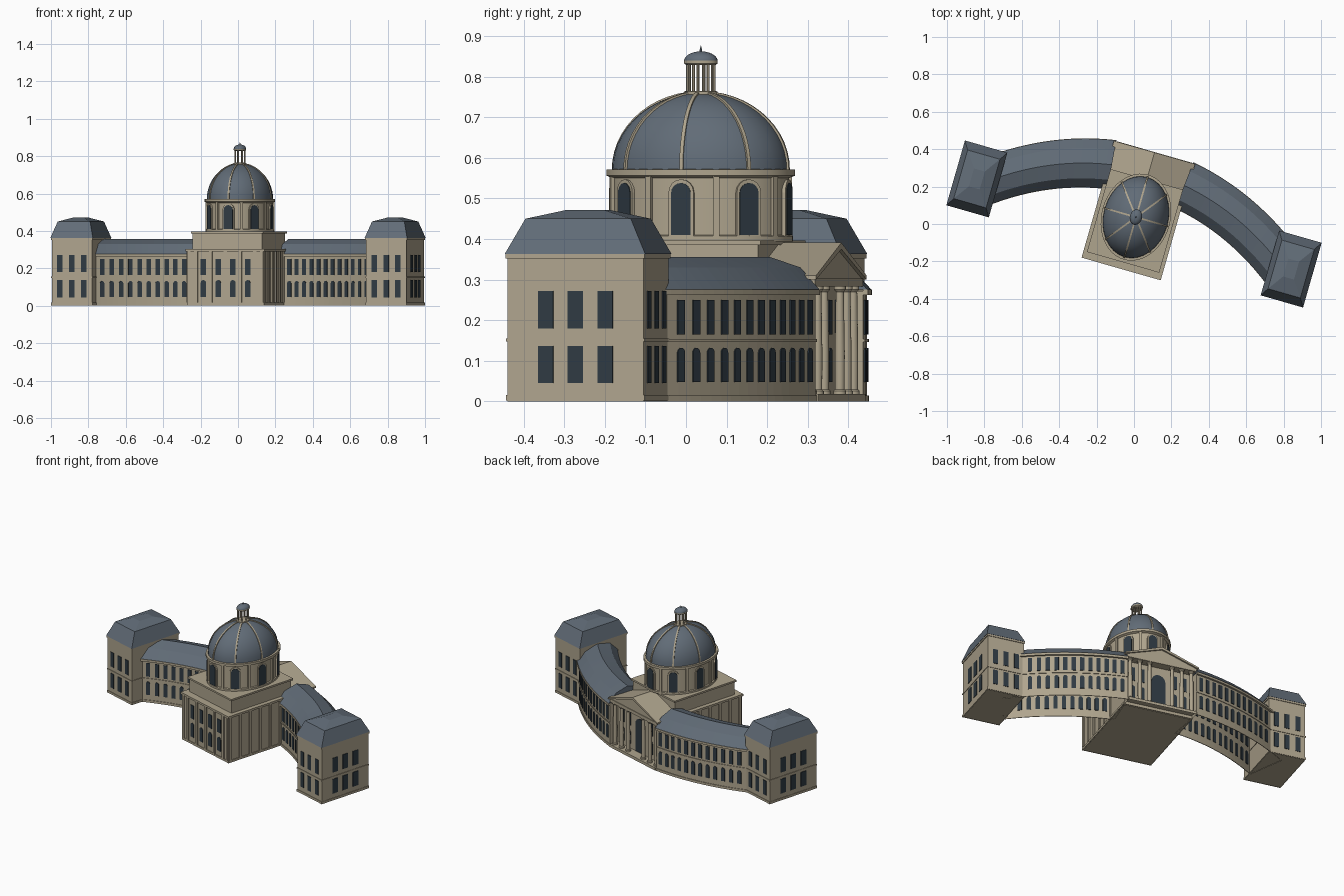
import bpy, bmesh
from math import sin, cos, pi, sqrt, asin, radians
from mathutils import Matrix, Vector

if "Cube" in bpy.data.objects:
    bpy.data.objects.remove(bpy.data.objects["Cube"])

ROT = Matrix.Rotation(radians(-16), 4, 'Z')   # whole building is turned in plan
SQ = 0.78                                      # plan squash across the width
CV = 0.038                                     # dome centre


def material(name, c):
    m = bpy.data.materials.new(name)
    m.diffuse_color = (*c, 1)
    m.use_nodes = True
    m.node_tree.nodes["Principled BSDF"].inputs["Base Color"].default_value = m.diffuse_color
    return m


STONE = material("stone", (0.43, 0.375, 0.27))
SLATE = material("slate", (0.12, 0.15, 0.185))
GLASS = material("glass", (0.028, 0.042, 0.055))


def finish(name, bm, mat, smooth=False):
    bmesh.ops.recalc_face_normals(bm, faces=bm.faces)
    me = bpy.data.meshes.new(name)
    bm.to_mesh(me)
    bm.free()
    ob = bpy.data.objects.new(name, me)
    bpy.context.collection.objects.link(ob)
    me.materials.append(mat)
    ob.matrix_world = ROT
    if smooth:
        bpy.ops.object.select_all(action='DESELECT')
        ob.select_set(True)
        bpy.context.view_layer.objects.active = ob
        bpy.ops.object.shade_smooth_by_angle(angle=radians(35))


def loft(bm, rings, closed=True, start=True, end=True):
    vs = [[bm.verts.new(p) for p in r] for r in rings]
    n = len(vs[0])
    for a, b in zip(vs, vs[1:]):
        for i in range(n if closed else n - 1):
            j = (i + 1) % n
            bm.faces.new((a[i], a[j], b[j], b[i]))
    if start:
        bm.faces.new(vs[0])
    if end:
        bm.faces.new(vs[-1])


def rect(u, v, hu, hv, z):
    return [(u + a * hu, v + b * hv, z) for a, b in ((-1, -1), (1, -1), (1, 1), (-1, 1))]


def box(bm, u0, u1, v0, v1, z0, z1):
    u, v, hu, hv = (u0 + u1) / 2, (v0 + v1) / 2, (u1 - u0) / 2, (v1 - v0) / 2
    loft(bm, [rect(u, v, hu, hv, z0), rect(u, v, hu, hv, z1)], start=z0 > 0)


def lathe(bm, prof, n=32, u=0, v=CV, sq=SQ):
    loft(bm, [[(u + sq * r * cos(2 * pi * i / n), v + r * sin(2 * pi * i / n), z)
               for i in range(n)] for r, z in prof])


def panel(bm, u, v, nrm, w, z0, z1, arch=False, d=0.003):
    """Upright slab on a wall, facing nrm, with an optional round head."""
    n = Vector((nrm[0], nrm[1], 0)).normalized()
    t = Vector((-n.y, n.x, 0))
    h = w / 2
    pts = [(-h, z0), (h, z0)]
    if arch:
        pts += [(h * cos(k * pi / 8), z1 - h + h * sin(k * pi / 8)) for k in range(9)]
    else:
        pts += [(h, z1), (-h, z1)]
    loft(bm, [[Vector((u, v, z)) + t * a + n * o for a, z in pts] for o in (-d, d)])


def arc(B, t, s):
    return s * SQ * B * sin(t), B * cos(t) - 1.78


# Curved wings
walls, roofs, bands, glass = (bmesh.new() for _ in range(4))
T = [0.125 + (0.53 - 0.125) * i / 20 for i in range(21)]
IN, OUT = 1.947, 2.19


def sweep(bm, prof, s, **k):
    loft(bm, [[(*arc(B, t, s), z) for B, z in prof] for t in T], **k)


for s in (-1, 1):
    sweep(walls, [(IN, 0), (IN, 0.272), (OUT, 0.272), (OUT, 0)], s, closed=False)
    sweep(roofs, [(IN - 0.01, 0.276), (1.985, 0.33), (2.068, 0.356), (2.15, 0.33), (OUT + 0.01, 0.276)], s)
    for B, o in ((IN, -1), (OUT, 1)):
        for z0, z1, p in ((0, 0.015, 0.004), (0.147, 0.154, 0.004), (0.262, 0.276, 0.012)):
            sweep(bands, [(B, z0), (B + o * p, z0), (B + o * p, z1), (B, z1)], s)
        for i in range(12):
            u = 0.245 + i * 0.0445
            t = asin(u / (SQ * B))
            p = arc(B, t, s)
            nrm = (s * o * sin(t) / SQ, o * cos(t))
            panel(glass, *p, nrm, 0.024, 0.048, 0.132, True)
            panel(glass, *p, nrm, 0.024, 0.165, 0.25)
finish("wing_walls", walls, STONE)
finish("wing_roofs", roofs, SLATE)
finish("wing_bands", bands, STONE)

# End pavilions
walls, roofs = bmesh.new(), bmesh.new()
for s in (-1, 1):
    c = s * 0.874
    box(walls, c - 0.112, c + 0.112, -0.174, 0.174, 0, 0.365)
    for z0, z1, p in ((0.002, 0.016, 0.003), (0.148, 0.155, 0.003), (0.352, 0.365, 0.004)):
        box(walls, c - 0.112 - p, c + 0.112 + p, -0.174 - p, 0.174 + p, z0, z1)
    loft(roofs, [rect(c, 0, 0.118, 0.18, 0.363), rect(c, 0, 0.09, 0.135, 0.45), rect(c, 0, 0.03, 0.05, 0.471)])
    for z0, z1 in ((0.045, 0.137), (0.18, 0.272)):
        for k in (-1, 0, 1):
            panel(glass, c + s * 0.112, k * 0.076, (s, 0), 0.039, z0, z1)
            for f in (-1, 1):
                panel(glass, c + k * 0.066, f * 0.174, (0, f), 0.03, z0, z1)
finish("pavilion_walls", walls, STONE)
finish("pavilion_roofs", roofs, SLATE)

# Central block with attic and pilasters
bm = bmesh.new()
box(bm, -0.21, 0.21, -0.24, 0.34, 0, 0.295)
box(bm, -0.214, 0.214, -0.244, 0.34, 0.002, 0.016)
box(bm, -0.22, 0.22, -0.25, 0.35, 0.29, 0.303)
box(bm, -0.193, 0.193, -0.205, 0.24, 0.3, 0.388)
box(bm, -0.201, 0.201, -0.213, 0.248, 0.385, 0.396)
for k in range(5):
    panel(bm, -0.164 + k * 0.082, -0.24, (0, -1), 0.018, 0.016, 0.29, d=0.007)
for s in (-1, 1):
    panel(bm, s * 0.202, -0.24, (0, -1), 0.016, 0.016, 0.29, d=0.007)
    for k in range(6):
        panel(bm, s * 0.21, -0.23 + k * 0.075, (s, 0), 0.018, 0.016, 0.29, d=0.007)
finish("central_block", bm, STONE)
for k in range(4):
    u = -0.123 + k * 0.082
    panel(glass, u, -0.24, (0, -1), 0.03, 0.048, 0.137, True)
    panel(glass, u, -0.24, (0, -1), 0.03, 0.165, 0.25)

# Rear portico: steps, columns, entablature, pediment
bm = bmesh.new()
box(bm, -0.21, 0.21, 0.33, 0.4, 0, 0.018)
box(bm, -0.215, 0.215, 0.33, 0.392, 0.283, 0.303)
loft(bm, [[(-0.224, v, 0.3), (0.224, v, 0.3), (0, v, 0.375)] for v in (0.2, 0.388)])
for s in (-1, 1):  # raking cornices
    loft(bm, [[(s * 0.226, v, 0.3), (s * 0.226, v, 0.31), (0, v, 0.391), (0, v, 0.375)] for v in (0.2, 0.398)])
finish("portico", bm, STONE)
bm = bmesh.new()
for u in (-0.19, -0.13, -0.07, 0.07, 0.13, 0.19):
    lathe(bm, [(0.016, 0.018), (0.016, 0.026), (0.012, 0.03), (0.0125, 0.12), (0.01, 0.27),
               (0.015, 0.276), (0.015, 0.285)], 12, u, 0.374, 1)
finish("portico_columns", bm, STONE, True)
panel(glass, 0, 0.34, (0, 1), 0.085, 0.02, 0.235, True)
for u in (-0.16, -0.1, 0.1, 0.16):
    panel(glass, u, 0.34, (0, 1), 0.028, 0.048, 0.132, True)
    panel(glass, u, 0.34, (0, 1), 0.028, 0.165, 0.25)

# Drum with pilasters and arched windows
bm = bmesh.new()
lathe(bm, [(0.23, 0.394), (0.23, 0.407), (0.221, 0.41), (0.221, 0.55), (0.236, 0.556), (0.236, 0.571), (0.2, 0.573)], 48)
finish("drum", bm, STONE, True)
bm, fr = bmesh.new(), bmesh.new()
for k in range(8):
    a = k * pi / 4
    panel(fr, SQ * 0.221 * cos(a), CV + 0.221 * sin(a), (cos(a) / SQ, sin(a)), 0.064, 0.407, 0.547, True, 0.005)
    panel(glass, SQ * 0.221 * cos(a), CV + 0.221 * sin(a), (cos(a) / SQ, sin(a)), 0.05, 0.41, 0.538, True, 0.007)
    a += pi / 8
    panel(bm, SQ * 0.222 * cos(a), CV + 0.222 * sin(a), (cos(a) / SQ, sin(a)), 0.016, 0.407, 0.555, d=0.008)
finish("drum_pilasters", bm, STONE)
finish("drum_window_frames", fr, STONE)
finish("windows", glass, GLASS)

# Dome and its ribs
PH = [radians(82) * i / 12 for i in range(13)]
bm = bmesh.new()
lathe(bm, [(0.222 * cos(p), 0.57 + 0.19 * sin(p)) for p in PH], 32)
finish("dome", bm, SLATE, True)
bm = bmesh.new()
for k in range(8):
    a = k * pi / 4
    rings = []
    for p in PH:
        ring = []
        for f, w in ((0.985, -1), (1.022, -1), (1.022, 1), (0.985, 1)):
            r, o = 0.222 * f * cos(p), w * 0.0045
            ring.append((SQ * r * cos(a) - o * sin(a), CV + r * sin(a) + o * cos(a), 0.57 + 0.19 * f * sin(p)))
        rings.append(ring)
    loft(bm, rings)
finish("dome_ribs", bm, STONE, True)

# Lantern
bm = bmesh.new()
lathe(bm, [(0.042, 0.754), (0.042, 0.763), (0.036, 0.765)], 24)
lathe(bm, [(0.036, 0.828), (0.042, 0.832), (0.042, 0.839)], 24)
for k in range(8):
    a = k * pi / 4
    lathe(bm, [(0.004, 0.763), (0.004, 0.83)], 8, SQ * 0.034 * cos(a), CV + 0.034 * sin(a), 1)
finish("lantern", bm, STONE, True)
bm = bmesh.new()
lathe(bm, [(0.042 * cos(p), 0.838 + 0.024 * sin(p)) for p in PH], 24)
lathe(bm, [(0.004, 0.86), (0.003, 0.866), (0.0005, 0.876)], 8)
finish("lantern_cap", bm, SLATE, True)
